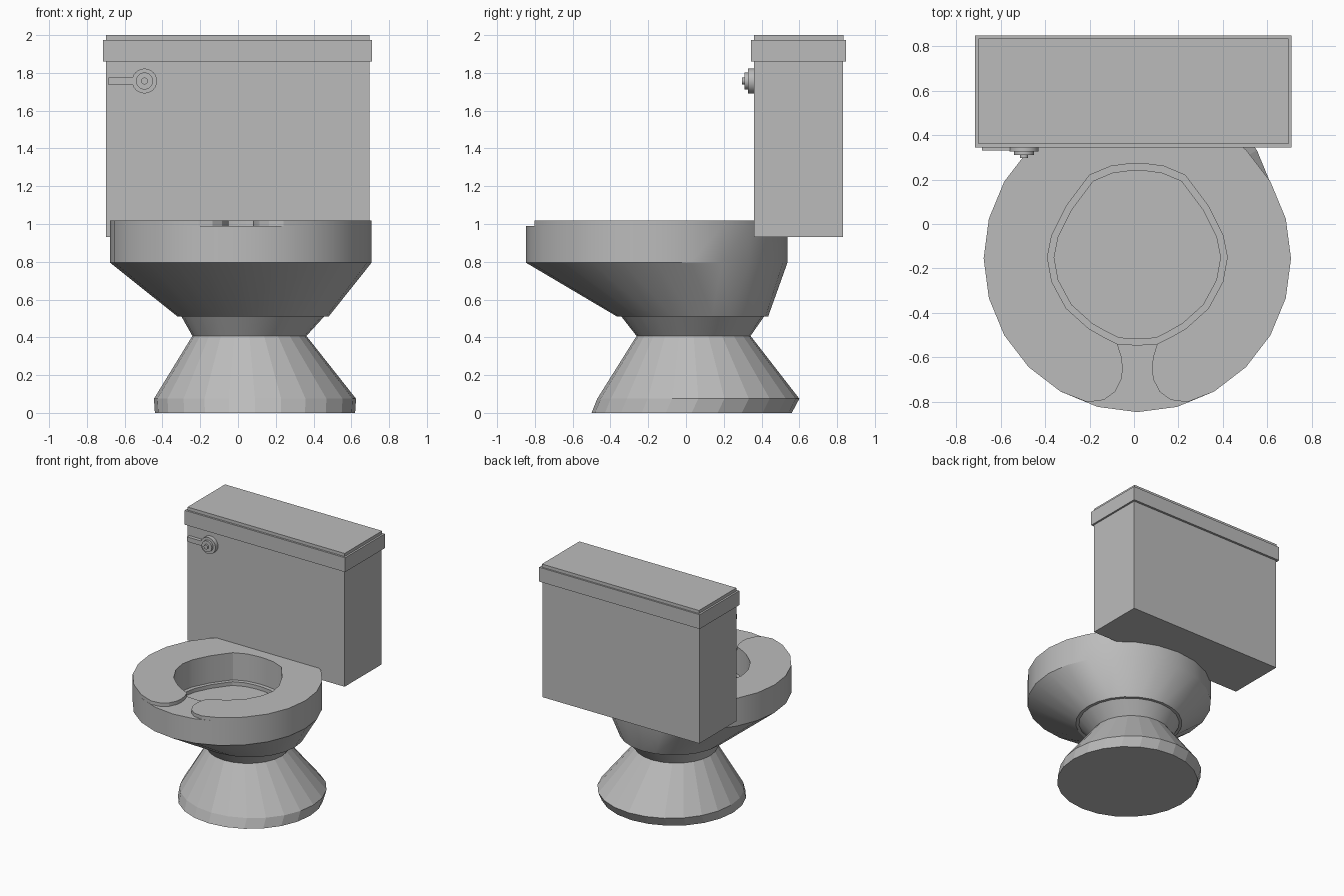
import bpy, bmesh, math

if "Cube" in bpy.data.objects:
    bpy.data.objects.remove(bpy.data.objects["Cube"])

N = 24
grey = bpy.data.materials.new("porcelain grey")
grey.diffuse_color = (0.5, 0.5, 0.5, 1)
grey.use_nodes = True
grey.node_tree.nodes["Principled BSDF"].inputs["Base Color"].default_value = grey.diffuse_color


def finish(name, bm, smooth=False):
    bmesh.ops.recalc_face_normals(bm, faces=bm.faces)
    mesh = bpy.data.meshes.new(name)
    bm.to_mesh(mesh)
    bm.free()
    mesh.materials.append(grey)
    ob = bpy.data.objects.new(name, mesh)
    bpy.context.collection.objects.link(ob)
    if smooth:
        bpy.ops.object.select_all(action='DESELECT')
        ob.select_set(True)
        bpy.context.view_layer.objects.active = ob
        bpy.ops.object.shade_smooth_by_angle(angle=math.radians(25))
    return ob


def ring(cx, cy, r, z):
    """Circle of points starting at the front."""
    return [(cx + r * math.sin(2 * math.pi * i / N),
             cy - r * math.cos(2 * math.pi * i / N), z) for i in range(N)]


def loft(name, rings, smooth=False):
    """Skin a stack of rings and cap both ends."""
    bm = bmesh.new()
    rows = [[bm.verts.new(p) for p in r] for r in rings]
    for a, b in zip(rows, rows[1:]):
        for i in range(N):
            j = (i + 1) % N
            bm.faces.new((a[i], a[j], b[j], b[i]))
    bm.faces.new(rows[0])
    bm.faces.new(rows[-1])
    return finish(name, bm, smooth)


def box(name, x0, x1, y0, y1, z0, z1):
    bm = bmesh.new()
    bmesh.ops.create_cube(bm, size=1)
    for v in bm.verts:
        v.co = (x0 + (v.co.x + .5) * (x1 - x0),
                y0 + (v.co.y + .5) * (y1 - y0),
                z0 + (v.co.z + .5) * (z1 - z0))
    return finish(name, bm)


# Opening outline: front centre, right half, back centre, mirrored left half
CX, CY = 0.015, -0.155
half = [(.09, -.54), (.15, -.51), (.22, -.47), (.32, -.38), (.385, -.26),
        (.405, -.15), (.385, -.05), (.32, .08), (.215, .22), (.12, .26), (.045, .27)]
opening = [(0, -.545)] + half + [(0, .272)] + [(-x, y) for x, y in reversed(half)]


def hole(z, s=1.0):
    return [(CX + x * s, CY + (y - CY) * s, z) for x, y in opening]


# Pedestal and neck
loft("pedestal", [ring(.09, .03, .53, 0), ring(.09, .065, .535, .075),
                  ring(.06, .04, .30, .41)])
loft("neck", [ring(.06, .04, .30, .405), ring(.08, .035, .385, .52)], True)

# Bowl with stepped basin
loft("bowl", [ring(.08, .035, .40, .51), ring(CX, CY, .692, .795),
              ring(CX, CY, .692, .99), hole(.99), hole(.80),
              hole(.80, .925), hole(.77, .925)], True)

# Open-front seat with rounded ends
outer = [(x, y) for x, y, z in ring(CX, CY, .692, 0)][2:N - 1]
lobe = [(.225, -.802), (.15, -.792), (.10, -.755), (.072, -.70),
        (.065, -.65), (.072, -.595)]
profile = outer
profile += [(CX - x, y) for x, y in lobe]
profile += [(CX + x, y) for x, y in reversed(opening[1:])]
profile += [(CX + x, y) for x, y in reversed(lobe)]
bm = bmesh.new()
face = bm.faces.new([bm.verts.new((x, y, .99)) for x, y in profile[:]])
up = bmesh.ops.extrude_face_region(bm, geom=[face], use_keep_orig=True)
for v in up["geom"]:
    if isinstance(v, bmesh.types.BMVert):
        v.co.z = 1.018
finish("seat", bm, True)

# Tank and lid
box("tank", -.70, .695, .36, .83, .93, 1.87)
box("tank_lid", -.715, .71, .345, .848, 1.86, 1.975)
box("lid_top", -.70, .695, .36, .835, 1.97, 2.0)

# Flush lever with stepped knob
box("flush_lever", -.685, -.54, .332, .362, 1.737, 1.775)
for name, r, y0 in (("knob_plate", .066, .327), ("knob_collar", .045, .31),
                    ("knob_button", .018, .297)):
    loft(name, [[(-.495 + x, y, 1.757 + z) for x, z, _ in ring(0, 0, r, 0)]
                for y in (y0, .362)], True)
